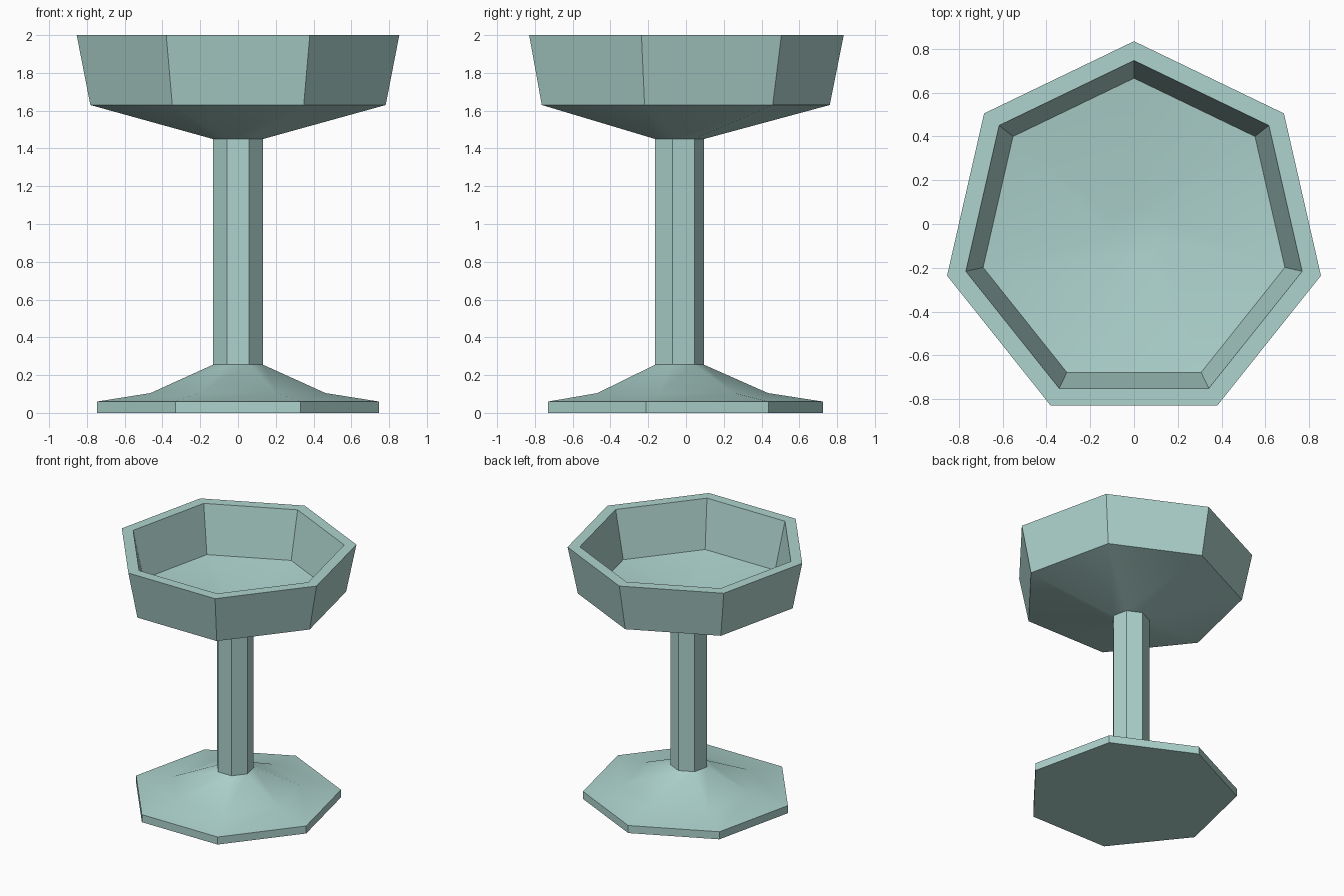
import bpy, bmesh
from math import sin, cos, tau, radians

if "Cube" in bpy.data.objects:
    bpy.data.objects.remove(bpy.data.objects["Cube"])

SIDES = 7
CENTRE_Y = -0.041   # a heptagon's box centre is off its axis

# Profile (corner radius, height), from the base up the outside and into the bowl
PROFILE = [
    (0.765, 0.0), (0.765, 0.06), (0.475, 0.105), (0.136, 0.255),   # foot
    (0.136, 1.45),                                                 # stem
    (0.802, 1.63), (0.876, 2.0),                                   # bowl outside
    (0.788, 2.0), (0.707, 1.63), (0.12, 1.55),                     # bowl inside
]


def lathe(name, profile, sides):
    bm = bmesh.new()
    rings = []
    for r, z in profile:
        rings.append([bm.verts.new((-r * sin(tau * i / sides),
                                    r * cos(tau * i / sides) + CENTRE_Y, z))
                      for i in range(sides)])
    for lo, hi in zip(rings, rings[1:]):
        for i in range(sides):
            j = (i + 1) % sides
            bm.faces.new((lo[i], lo[j], hi[j], hi[i]))
    bm.faces.new(rings[0][::-1])
    bm.faces.new(rings[-1])
    bmesh.ops.recalc_face_normals(bm, faces=bm.faces)
    mesh = bpy.data.meshes.new(name)
    bm.to_mesh(mesh)
    bm.free()
    obj = bpy.data.objects.new(name, mesh)
    bpy.context.collection.objects.link(obj)
    return obj


# Goblet: foot, stem and bowl in one closed seven-sided body
goblet = lathe("goblet", PROFILE, SIDES)

# Pale teal glass colour
glass = bpy.data.materials.new("pale_teal")
glass.diffuse_color = (0.42, 0.65, 0.61, 1.0)
glass.use_nodes = True
glass.node_tree.nodes["Principled BSDF"].inputs["Base Color"].default_value = glass.diffuse_color
goblet.data.materials.append(glass)

# Smooth the cones, keep the facet corners sharp
bpy.context.view_layer.objects.active = goblet
goblet.select_set(True)
bpy.ops.object.shade_smooth_by_angle(angle=radians(30))
